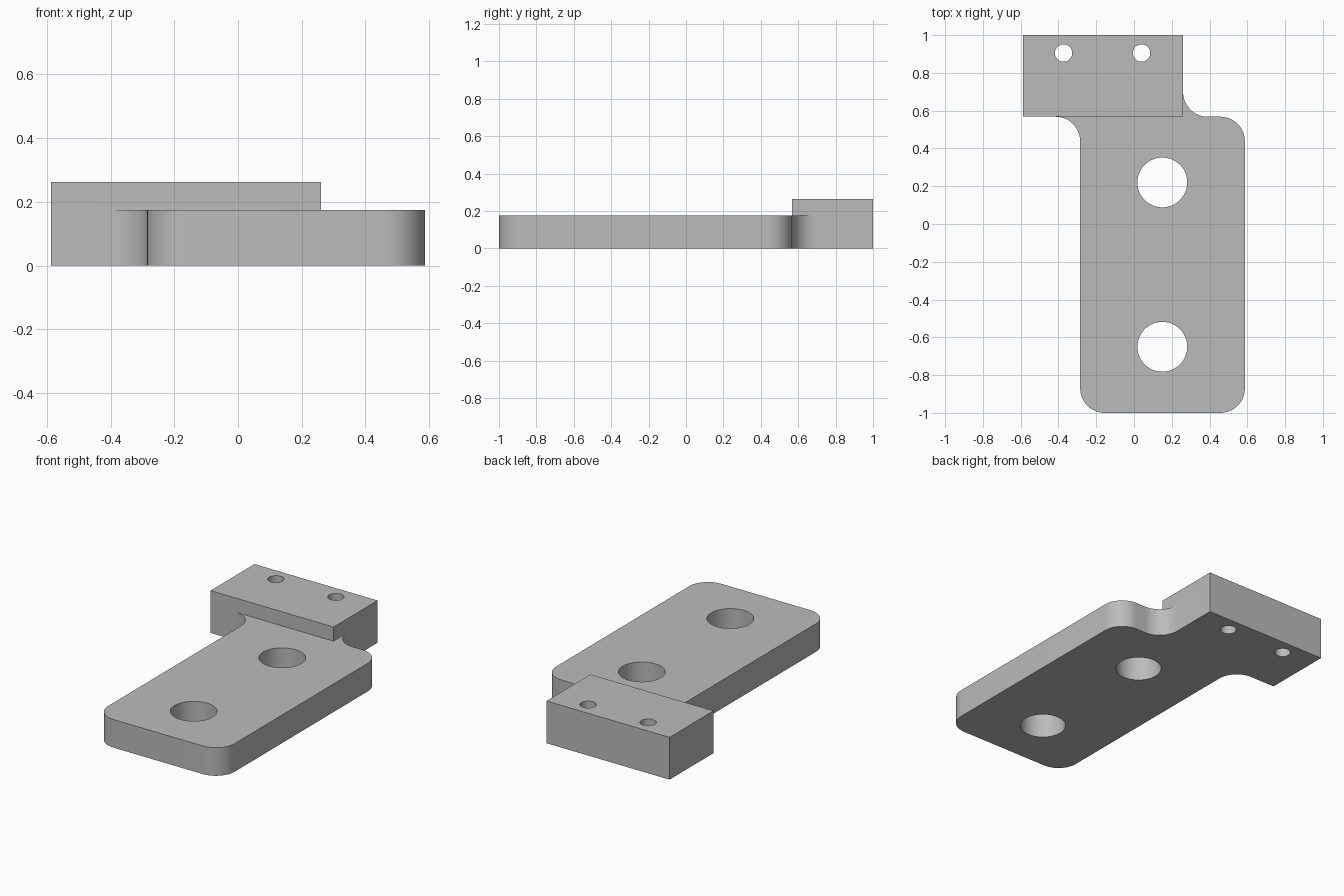
import bpy, bmesh, math

if "Cube" in bpy.data.objects:
    bpy.data.objects.remove(bpy.data.objects["Cube"], do_unlink=True)

grey = bpy.data.materials.new("plain_grey")
grey.use_nodes = True
colour = (0.5, 0.5, 0.5, 1)
grey.diffuse_color = colour
grey.node_tree.nodes["Principled BSDF"].inputs["Base Color"].default_value = colour


def arc(cx, cy, r, start, end, steps=12):
    angles = [math.radians(start + (end - start) * i / steps) for i in range(steps + 1)]
    return [(cx + r * math.cos(a), cy + r * math.sin(a)) for a in angles]


def prism(name, outline, z0, z1):
    """Extrude a counter-clockwise outline from z0 to z1."""
    bm = bmesh.new()
    base = bm.faces.new([bm.verts.new((x, y, z0)) for x, y in outline])
    top = bmesh.ops.extrude_face_region(bm, geom=[base])["geom"]
    moved = [v for v in top if isinstance(v, bmesh.types.BMVert)]
    bmesh.ops.translate(bm, verts=moved, vec=(0, 0, z1 - z0))
    bmesh.ops.recalc_face_normals(bm, faces=bm.faces)
    mesh = bpy.data.meshes.new(name)
    bm.to_mesh(mesh)
    bm.free()
    mesh.materials.append(grey)
    obj = bpy.data.objects.new(name, mesh)
    bpy.context.collection.objects.link(obj)
    return obj


def combine(target, tool, operation):
    """Apply a boolean and discard the helper."""
    tool.hide_render = True
    mod = target.modifiers.new(operation, "BOOLEAN")
    mod.operation, mod.solver, mod.object = operation, "EXACT", tool
    bpy.context.view_layer.objects.active = target
    bpy.ops.object.modifier_apply(modifier=mod.name)
    bpy.data.objects.remove(tool, do_unlink=True)


# Main dimensions
left, right, shoulder, r = -0.285, 0.587, 0.568, 0.13
block_l, block_r = -0.587, 0.26
plate_h, block_h = 0.175, 0.263

# Rounded plate with filleted neck, running under the raised block
outline = (arc(left + r, -1 + r, r, 180, 270)
           + arc(right - r, -1 + r, r, 270, 360)
           + arc(right - r, shoulder - r, r, 0, 90)
           + arc(block_r + r, shoulder + r, r, 270, 180)
           + [(block_r, 1), (block_l, 1), (block_l, shoulder)]
           + arc(left - r, shoulder - r, r, 90, 0))
bracket = prism("mounting_bracket", outline, 0, plate_h)

# Raised end block
block = prism("end_block", [(block_l, shoulder), (block_r, shoulder),
                            (block_r, 1), (block_l, 1)], 0, block_h)
combine(bracket, block, "UNION")

# Two large plate holes and two small block holes
for x, y, radius in [(0.15, 0.22, 0.132), (0.15, -0.65, 0.132),
                     (-0.373, 0.905, 0.046), (0.04, 0.905, 0.046)]:
    hole = prism("hole_cutter", arc(x, y, radius, 0, 360, 48)[:-1], -0.1, 0.4)
    combine(bracket, hole, "DIFFERENCE")

# Smooth fillets and bores, crisp edges
bpy.ops.object.select_all(action="DESELECT")
bracket.select_set(True)
bpy.context.view_layer.objects.active = bracket
bpy.ops.object.shade_smooth_by_angle(angle=math.radians(30))
